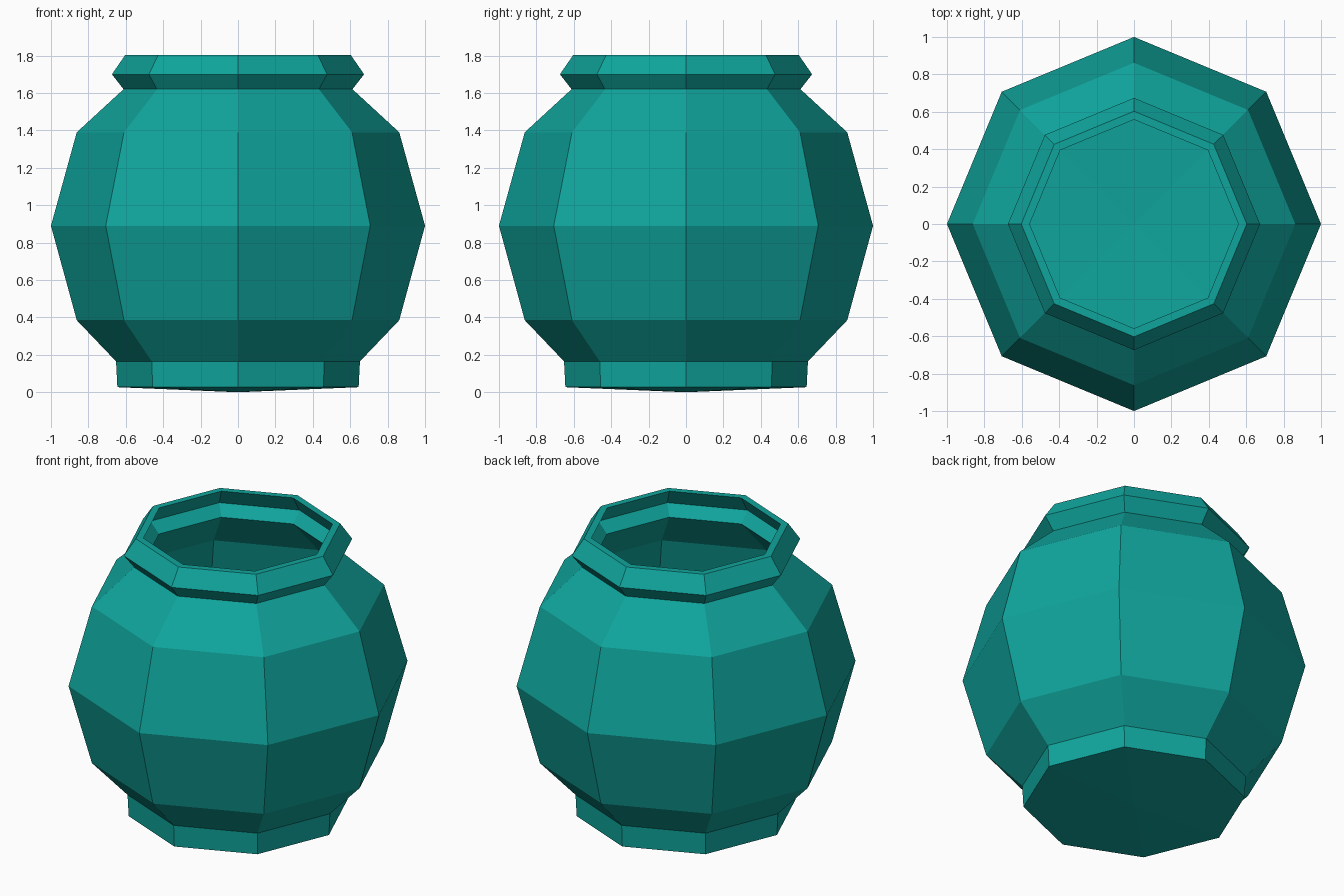
import bpy, bmesh, math

if "Cube" in bpy.data.objects:
    bpy.data.objects.remove(bpy.data.objects["Cube"])

SIDES = 8

teal = bpy.data.materials.new("teal glaze")
teal.diffuse_color = (0.005, 0.376, 0.335, 1.0)
teal.use_nodes = True
teal.node_tree.nodes["Principled BSDF"].inputs["Base Color"].default_value = teal.diffuse_color

# Closed wall profile (radius, height): outside going up, then inside going down
profile = [
    (0.0, 0.0), (0.645, 0.027), (0.652, 0.165),      # base and foot
    (0.862, 0.385), (1.0, 0.89), (0.862, 1.39),      # belly
    (0.612, 1.62), (0.674, 1.70), (0.603, 1.803),    # neck and rim
    (0.558, 1.803), (0.622, 1.70), (0.56, 1.635),    # inner rim and neck
    (0.815, 1.37), (0.945, 0.89), (0.815, 0.41),     # inner belly
    (0.60, 0.19), (0.59, 0.08), (0.0, 0.055),        # inner foot and floor
]


def lathe(name, points, material):
    """Spin a profile round the z axis with flat-shaded sides."""
    bm = bmesh.new()
    rings = []
    for r, z in points:
        if r == 0:
            rings.append([bm.verts.new((0, 0, z))] * SIDES)
        else:
            rings.append([bm.verts.new((r * math.cos(2 * math.pi * i / SIDES),
                                        r * math.sin(2 * math.pi * i / SIDES), z))
                          for i in range(SIDES)])
    for low, high in zip(rings, rings[1:]):
        for i in range(SIDES):
            j = (i + 1) % SIDES
            corners = [low[i], low[j], high[j], high[i]]
            bm.faces.new(list(dict.fromkeys(corners)))
    bmesh.ops.recalc_face_normals(bm, faces=bm.faces[:])
    mesh = bpy.data.meshes.new(name)
    bm.to_mesh(mesh)
    bm.free()
    mesh.materials.append(material)
    obj = bpy.data.objects.new(name, mesh)
    bpy.context.collection.objects.link(obj)
    return obj


# Hollow pot
lathe("pot", profile, teal)
